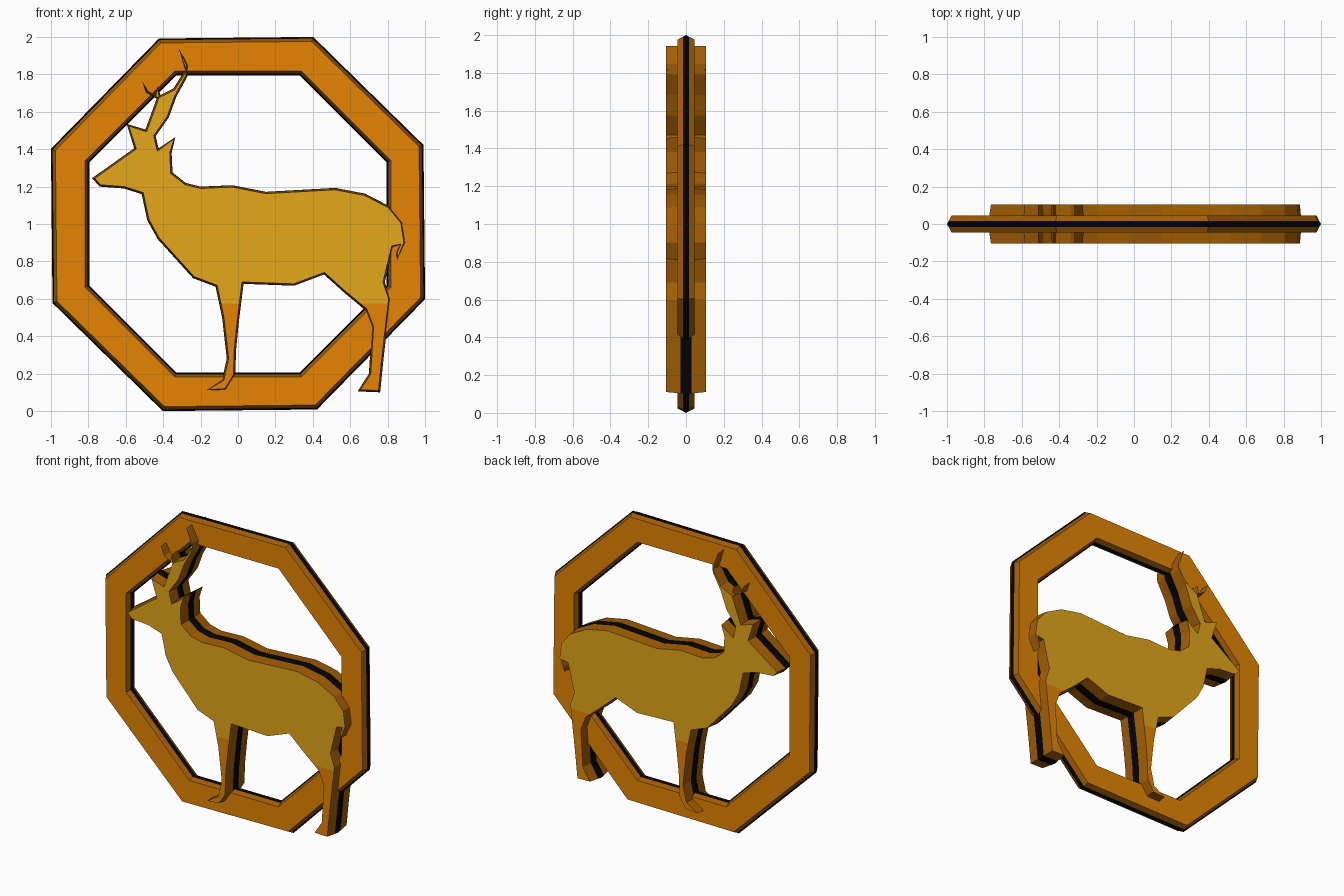
import bpy, bmesh, math
from mathutils import Vector
from mathutils.geometry import tessellate_polygon

if "Cube" in bpy.data.objects:
    bpy.data.objects.remove(bpy.data.objects["Cube"])


def material(name, rgb):
    m = bpy.data.materials.new(name)
    m.diffuse_color = (*rgb, 1)
    m.use_nodes = True
    m.node_tree.nodes["Principled BSDF"].inputs["Base Color"].default_value = m.diffuse_color
    return m


ORANGE = material("orange", (0.78, 0.235, 0.001))
GOLD = material("gold", (0.78, 0.39, 0.010))
BROWN = material("brown", (0.36, 0.11, 0.001))
BLACK = material("black", (0.001, 0.001, 0.001))
MATERIALS = [ORANGE, GOLD, BROWN, BLACK]


def finish(bm, name):
    bmesh.ops.recalc_face_normals(bm, faces=bm.faces)
    me = bpy.data.meshes.new(name)
    bm.to_mesh(me)
    bm.free()
    for m in MATERIALS:
        me.materials.append(m)
    ob = bpy.data.objects.new(name, me)
    bpy.context.collection.objects.link(ob)
    return ob


def bridge(bm, a, b):
    n = len(a)
    for i in range(n):
        j = (i + 1) % n
        bm.faces.new((a[i], a[j], b[j], b[i]))


def colour(bm, strip, flat, leg_top):
    """Black middle band, brown sides, gold or orange flat faces."""
    for f in bm.faces:
        ys = [abs(v.co.y) for v in f.verts]
        if max(ys) < strip:
            f.material_index = 3
        elif min(ys) < flat:
            f.material_index = 2
        else:
            f.material_index = int(f.calc_center_median().z > leg_top)


# Octagonal frame: (apothem, y, twist) section swept round eight corners
def octagon(bm, apothem, y, twist):
    r = apothem / math.cos(math.pi / 8)
    angles = [math.pi / 8 + i * math.pi / 4 + math.radians(twist) for i in range(8)]
    return [bm.verts.new((r * math.cos(a), y, 1 + r * math.sin(a))) for a in angles]


bm = bmesh.new()
section = [(0.972, -0.045, 0.6), (0.987, -0.015, 0.6), (0.996, 0, 0.6),
           (0.987, 0.015, 0.6), (0.972, 0.045, 0.6),
           (0.818, 0.045, 0), (0.804, 0.015, 0), (0.795, 0, 0),
           (0.804, -0.015, 0), (0.818, -0.045, 0)]
loops = [octagon(bm, *s) for s in section]
for i in range(len(loops)):
    bridge(bm, loops[i], loops[(i + 1) % len(loops)])
colour(bm, 0.02, 0.04, 9)
finish(bm, "octagon_frame")

# Deer silhouette in x, z: head and antlers, back, hind leg, belly, front leg, chest
outline = [
    (-.78, 1.245), (-.555, 1.405), (-.595, 1.535), (-.495, 1.505), (-.435, 1.67),
    (-.495, 1.70), (-.515, 1.77), (-.48, 1.715), (-.445, 1.695), (-.43, 1.74),
    (-.415, 1.69), (-.345, 1.725), (-.285, 1.82), (-.32, 1.945), (-.265, 1.85),
    (-.27, 1.79), (-.33, 1.68), (-.37, 1.57), (-.44, 1.47), (-.425, 1.405),
    (-.335, 1.465), (-.355, 1.38), (-.35, 1.275), (-.28, 1.22), (-.20, 1.20),
    (-.03, 1.207), (.15, 1.172), (.52, 1.193), (.68, 1.162), (.81, 1.095),
    (.88, 1.01), (.897, .90), (.85, .805), (.842, .85), (.862, .885), (.83, .875),
    (.785, .69), (.815, .60), (.785, .34), (.775, .25), (.76, .10),
    (.64, .105), (.70, .20), (.715, .45), (.68, .54), (.56, .64),
    (.46, .73), (.30, .67), (.03, .68), (.005, .48), (-.01, .33), (-.015, .19),
    (-.065, .11), (-.17, .11), (-.085, .17), (-.06, .28), (-.085, .5),
    (-.12, .665), (-.24, .71), (-.43, .92), (-.485, 1.02), (-.515, 1.16),
    (-.61, 1.19), (-.74, 1.20)]


def inset(points, d):
    out, n = [], len(points)
    for i in range(n):
        a, b, c = (Vector(points[k % n]) for k in (i - 1, i, i + 1))
        u, v = (b - a).normalized(), (c - b).normalized()
        n1, n2 = Vector((u.y, -u.x)), Vector((v.y, -v.x))
        out.append(b + (n1 + n2) * d / max(1 + n1.dot(n2), 0.6))
    return out


bm = bmesh.new()
layers = [(0.010, -0.105), (0.003, -0.03), (0, 0), (0.003, 0.03), (0.010, 0.105)]
loops = [[bm.verts.new((p[0], y, p[1])) for p in inset(outline, d)] for d, y in layers]
for a, b in zip(loops, loops[1:]):
    bridge(bm, a, b)
for tri in tessellate_polygon([[Vector((x, z, 0)) for x, z in outline]]):
    bm.faces.new([loops[0][i] for i in tri])
    bm.faces.new([loops[-1][i] for i in tri])
# Colour break at the top of the legs
LEG_TOP = 0.575
bmesh.ops.bisect_plane(bm, geom=bm.verts[:] + bm.edges[:] + bm.faces[:],
                       plane_co=(0, 0, LEG_TOP), plane_no=(0, 0, 1))
colour(bm, 0.04, 0.1, LEG_TOP)
finish(bm, "deer_silhouette")
